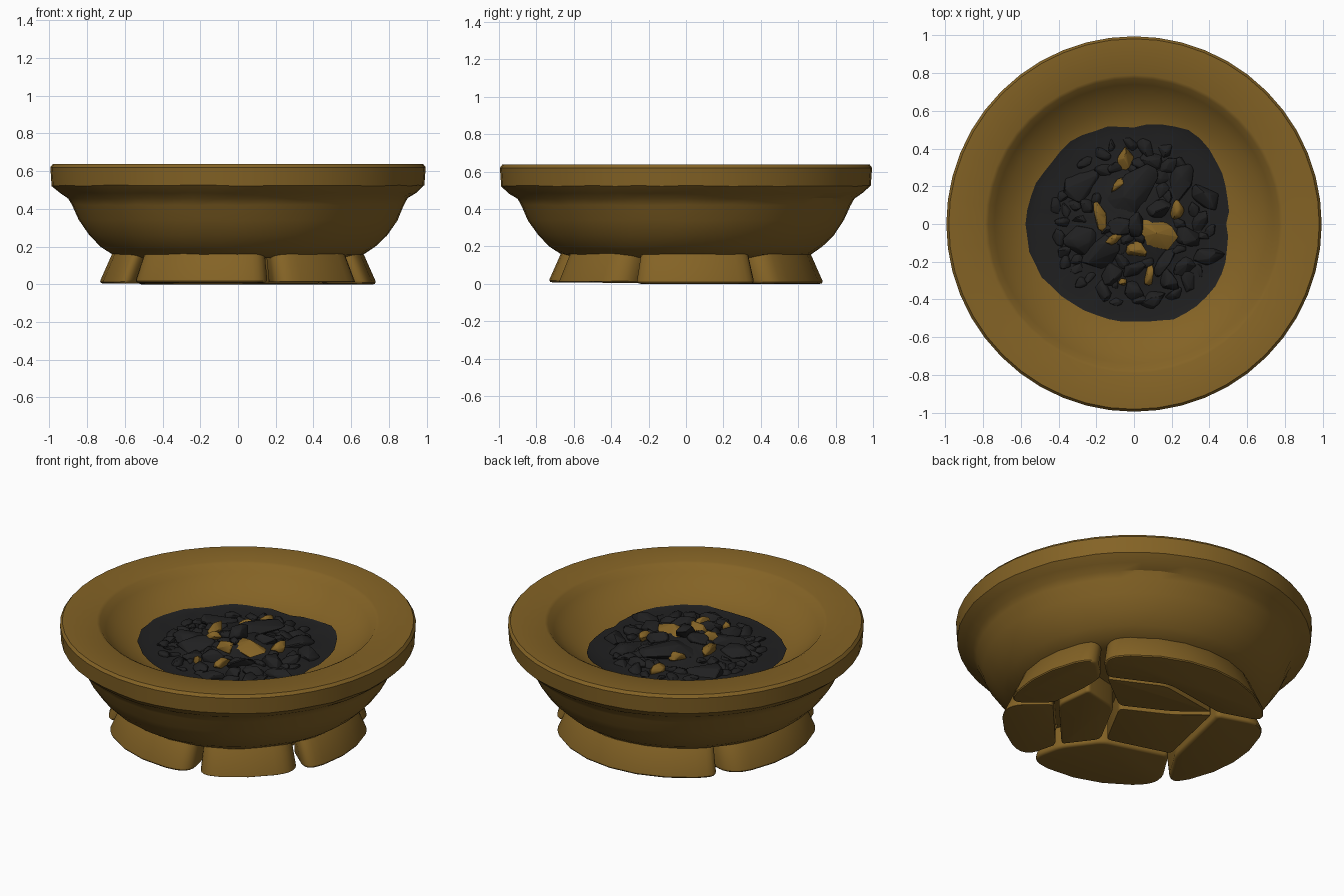
import bpy, bmesh, random
from math import sin, cos, pi, radians
from mathutils import Vector, Matrix

rng = random.Random(5)
default = bpy.data.objects.get("Cube")
if default:
    bpy.data.objects.remove(default, do_unlink=True)


def material(name, colour):
    mat = bpy.data.materials.new(name)
    mat.use_nodes = True
    mat.diffuse_color = (*colour, 1)
    mat.node_tree.nodes["Principled BSDF"].inputs["Base Color"].default_value = (*colour, 1)
    return mat


CLAY = material("ochre_clay", (0.23, 0.124, 0.0185))
CHAR = material("charcoal_black", (0.0145, 0.0145, 0.015))


def finish(bm, name, mat, angle):
    bmesh.ops.recalc_face_normals(bm, faces=bm.faces)
    mesh = bpy.data.meshes.new(name)
    bm.to_mesh(mesh)
    bm.free()
    mesh.materials.append(mat)
    obj = bpy.data.objects.new(name, mesh)
    bpy.context.collection.objects.link(obj)
    bpy.ops.object.select_all(action='DESELECT')
    obj.select_set(True)
    bpy.context.view_layer.objects.active = obj
    bpy.ops.object.shade_smooth_by_angle(angle=radians(angle))


# Bowl: turned profile, from the underside round the rim to the inner floor
outside = [(0, .14), (.6, .14), (.67, .16), (.73, .2), (.79, .26), (.845, .34), (.88, .42),
           (.9, .455), (.945, .483), (.988, .523), (.995, .62), (.982, .637)]
inside = [(.79, .636), (.772, .627), (.74, .59), (.69, .548),
          (.62, .503), (.54, .472), (.4, .448), (.2, .43), (0, .425)]
profile = outside + inside
bm = bmesh.new()
verts = [bm.verts.new((r, 0, z)) for r, z in profile]
edges = [bm.edges.new(pair) for pair in zip(verts, verts[1:])]
bmesh.ops.spin(bm, geom=verts + edges, axis=(0, 0, 1), cent=(0, 0, 0),
               angle=2 * pi, steps=48, use_duplicate=False)
bmesh.ops.remove_doubles(bm, verts=bm.verts, dist=.0005)
# slight hand-made waviness
for v in bm.verts:
    if v.co.xy.length > .65 and v.co.z < .6:
        v.co.z += rng.uniform(-.003, .003)
finish(bm, "bowl", CLAY, 32)

# Foot: splayed, fitted stones; joints are laid out in a turned, mirrored frame
TURN = Matrix.Rotation(radians(48), 3, 'Z')
joints = {"a": (-.15, .48), "b": (.46, .06), "c": (.2, -.4), "d": (-.43, -.27),
          "e": (-.43, .2), "f": (-.24, .37), "g": (-.09, .15), "h": (.2, .38),
          "i": (.22, .07), "j": (-.18, -.22)}
joints = {k: TURN @ Vector((t, r, 0)) for k, (r, t) in joints.items()}
# each stone: its joints, and for the outer ones the arc it covers in degrees
stones = [("bha", 35, 143), ("cb", 143, 217), ("djc", 217, 285), ("ed", 285, 334),
          ("afe", 334, 395), ("efgjd", 0, 0), ("gibcj", 0, 0), ("ahbig", 0, 0)]

for n, (inner, start, end) in enumerate(stones):
    bm = bmesh.new()
    corners = [bm.verts.new(joints[k]) for k in inner]
    arc = []
    if end > start:
        steps = round((end - start) / 13)
        for s in range(steps + 1):
            a = radians(start + (end - start) * s / steps)
            arc.append(bm.verts.new((.753 * cos(a), .753 * sin(a), 0)))
    bm.faces.new(arc + corners)
    # round the corners in plan, then pull the outline in to open the joints
    bmesh.ops.bevel(bm, geom=corners, offset=.04, segments=3, profile=.5,
                    affect='VERTICES', clamp_overlap=True)
    if arc:
        bmesh.ops.bevel(bm, geom=[arc[0], arc[-1]], offset=.11, segments=5, profile=.5,
                        affect='VERTICES', clamp_overlap=True)
    rim = bmesh.ops.inset_individual(bm, faces=bm.faces[:], thickness=.016)["faces"]
    bmesh.ops.delete(bm, geom=rim, context='FACES')
    grown = bmesh.ops.extrude_face_region(bm, geom=bm.faces[:])["geom"]
    for v in grown:
        if isinstance(v, bmesh.types.BMVert):
            if v.co.length > .55:
                v.co *= .895
            v.co.z = .175
    bmesh.ops.recalc_face_normals(bm, faces=bm.faces)
    flat = [e for e in bm.edges if abs(e.verts[0].co.z - e.verts[1].co.z) < .01]
    bmesh.ops.bevel(bm, geom=flat, offset=.02, segments=3, profile=.5,
                    affect='EDGES', clamp_overlap=True)
    bmesh.ops.translate(bm, verts=bm.verts, vec=(0, 0, .004 * (n % 4)))
    finish(bm, f"foot_stone_{n + 1}", CLAY, 35)

# Ash bed: uneven patch lying on the bowl floor and heaped in the middle
outline = [.49, .54, .58, .51, .55, .55, .58, .56, .53, .52, .55, .54]
STEPS = 48
bm = bmesh.new()


def reach(k):
    f = k * len(outline) / STEPS
    a, b = outline[int(f) % len(outline)], outline[(int(f) + 1) % len(outline)]
    return a + (b - a) * (f % 1)


def floor_height(r):
    rising = inside[::-1]
    for (r0, z0), (r1, z1) in zip(rising, rising[1:]):
        if r <= r1:
            return z0 + (z1 - z0) * (r - r0) / (r1 - r0)


def heap_height(r):
    return floor_height(r) + .14 * max(0, 1 - r / .5) ** 1.7


rings = []
for share in (1, .96, .88, .75, .6, .4, .2):
    ring = []
    for k in range(STEPS):
        a, r = 2 * pi * k / STEPS, reach(k) * share + rng.uniform(-.006, .006)
        bump = .005 if share > .9 else .012 + rng.uniform(-.006, .006)
        ring.append(bm.verts.new((r * cos(a), r * sin(a), heap_height(r) + bump)))
    rings.append(ring)
for outer, inner in zip(rings, rings[1:]):
    for k in range(STEPS):
        n = (k + 1) % STEPS
        bm.faces.new((outer[k], outer[n], inner[n], inner[k]))
bm.faces.new(rings[-1])
finish(bm, "ash_bed", CHAR, 40)


# Lumps: convex hulls with softened edges
def add_lump(bm, x, y, length, width, height, turn, lift, tilt):
    place = (Matrix.Translation((x, y, heap_height(Vector((x, y)).length) + lift))
             @ Matrix.Rotation(turn, 4, 'Z')
             @ Matrix.Rotation(rng.uniform(-tilt, tilt), 4, 'Y')
             @ Matrix.Rotation(rng.uniform(-tilt, tilt), 4, 'X')
             @ Matrix.Diagonal((length / 2, width / 2, height / 2, 1)))
    lump = bmesh.new()
    for _ in range(18):
        d = Vector([rng.gauss(0, 1) for _ in range(3)]).normalized()
        lump.verts.new(place @ d)
    bmesh.ops.convex_hull(lump, input=lump.verts)
    loose = [v for v in lump.verts if not v.link_faces]
    bmesh.ops.delete(lump, geom=loose, context='VERTS')
    bmesh.ops.bevel(lump, geom=lump.edges[:], offset=width * .05, segments=1,
                    affect='EDGES', clamp_overlap=True)
    part = bpy.data.meshes.new("lump")
    lump.to_mesh(part)
    lump.free()
    bm.from_mesh(part)
    bpy.data.meshes.remove(part)


# Embers: x, y, length, width, turn in degrees
embers = [(-.04, .35, .14, .09, 70), (-.18, .04, .2, .07, 100), (.13, -.06, .25, .17, -40),
          (.23, .08, .13, .08, 80), (.08, -.27, .12, .07, 80), (-.06, -.31, .05, .05, 0),
          (-.08, .2, .11, .07, 50), (-.11, -.08, .1, .06, 20), (.02, -.14, .13, .1, 0)]
bm = bmesh.new()
for x, y, length, width, turn in embers:
    add_lump(bm, x, y, length, width, .08, radians(turn), .022, .1)
finish(bm, "embers", CLAY, 30)

# Coals: a few large ones, then smaller ones filling the gaps
large = [(-.02, .16, .4, .2, 50), (-.27, .21, .25, .19, 30), (-.28, -.09, .2, .18, 0),
         (-.17, -.15, .26, .16, 40), (.25, .22, .24, .14, 75), (.13, .08, .15, .1, 20),
         (.28, -.07, .16, .14, -30), (.17, -.2, .2, .1, 60), (0, -.23, .16, .1, 30)]
bm = bmesh.new()
for x, y, length, width, turn in large:
    add_lump(bm, x, y, length, width, .1, radians(turn), .013, .2)
placed = [(x, y, (l + w) / 4) for x, y, l, w, t in embers + large]
for _ in range(1500):
    a, r = rng.uniform(0, 2 * pi), .43 * rng.random() ** .5
    x, y, size = r * cos(a), r * sin(a), rng.uniform(.08, .2)
    if any((x - px) ** 2 + (y - py) ** 2 < (size * .25 + pr * .7) ** 2 for px, py, pr in placed):
        continue
    placed.append((x, y, size * .35))
    add_lump(bm, x, y, size, size * .65, size * .5, rng.uniform(0, pi), .01, .3)
finish(bm, "coals", CHAR, 30)
